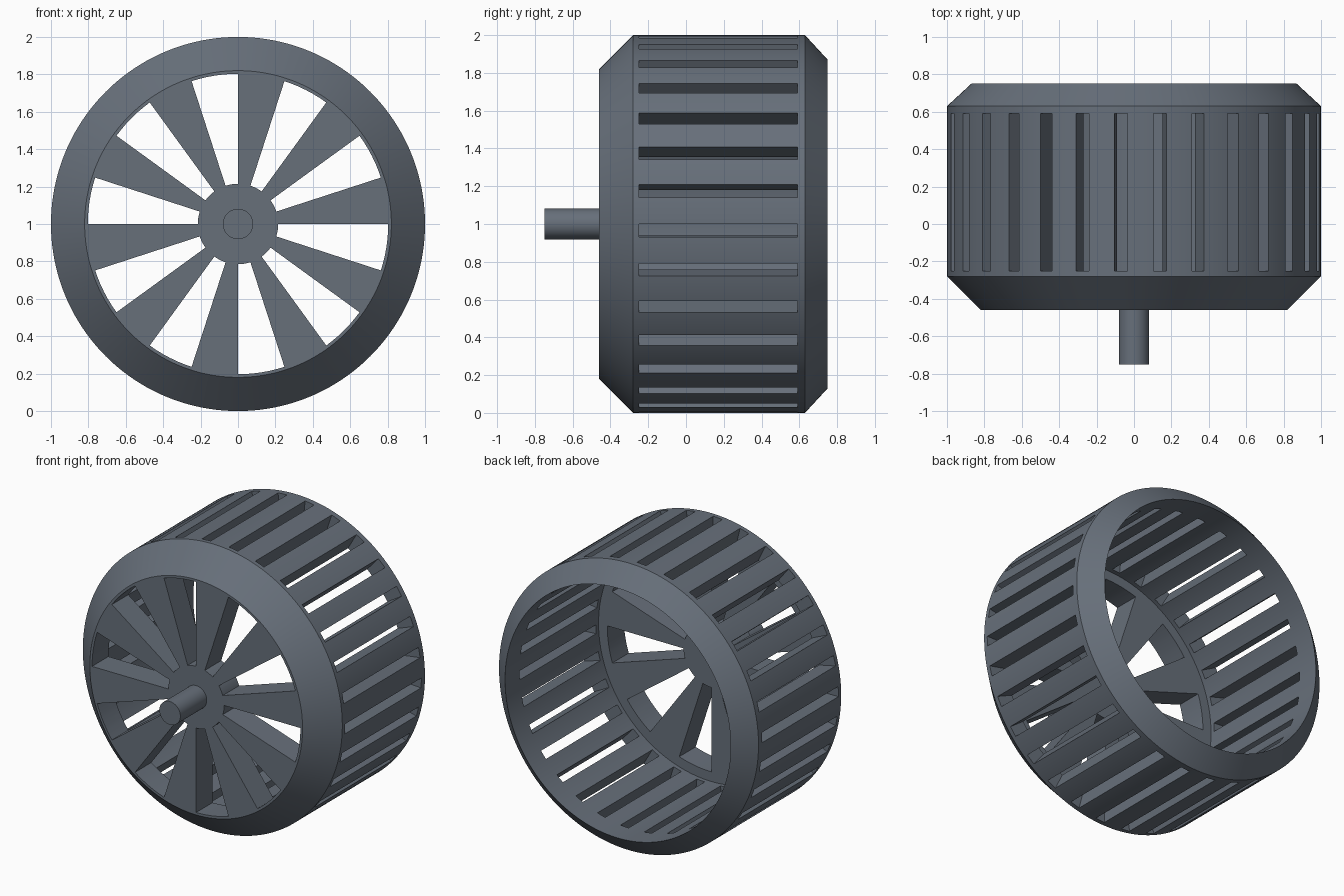
import bpy, bmesh
from math import sin, cos, radians

if "Cube" in bpy.data.objects:
    bpy.data.objects.remove(bpy.data.objects["Cube"])


def sweep(bm, profile, a0, a1, steps):
    """Turn a closed (radius, y) profile about the wheel axis; angles in degrees."""
    full = abs(a1 - a0) >= 360
    count = steps if full else steps + 1
    rings = []
    for i in range(count):
        a = radians(a0 + (a1 - a0) * i / steps)
        rings.append([bm.verts.new((r * cos(a), y, 1 + r * sin(a))) for r, y in profile])
    n = len(profile)
    for i in range(steps):
        p, q = rings[i], rings[(i + 1) % count]
        for j in range(n):
            k = (j + 1) % n
            bm.faces.new((p[j], p[k], q[k], q[j]))
    if not full:
        bm.faces.new(rings[0][::-1])
        bm.faces.new(rings[-1])


def make_object(name, bm):
    bmesh.ops.remove_doubles(bm, verts=bm.verts[:], dist=1e-5)
    bmesh.ops.dissolve_degenerate(bm, edges=bm.edges[:], dist=1e-6)
    bmesh.ops.recalc_face_normals(bm, faces=bm.faces[:])
    mesh = bpy.data.meshes.new(name)
    bm.to_mesh(mesh)
    bm.free()
    obj = bpy.data.objects.new(name, mesh)
    bpy.context.collection.objects.link(obj)
    return obj


# dark blue-grey metal
metal = bpy.data.materials.new("dark_metal")
metal.diffuse_color = (0.135, 0.16, 0.195, 1)
metal.use_nodes = True
metal.node_tree.nodes["Principled BSDF"].inputs["Base Color"].default_value = metal.diffuse_color

# drum with chamfered rims, front plate and shaft
bm = bmesh.new()
sweep(bm, [(0, -.75), (.081, -.75), (.081, -.46), (.82, -.46), (1, -.28), (1, .63),
           (.87, .75), (.87, -.28), (0, -.28)], 1, 361, 180)
drum = make_object("blower_wheel", bm)
drum.data.materials.append(metal)

# cutters: wall slots and openings between the spokes
bm = bmesh.new()
for k in range(30):
    sweep(bm, [(.835, -.25), (1.1, -.25), (1.1, .59), (.835, .59)], 12 * k - 4, 12 * k, 2)
for k in range(10):
    sweep(bm, [(.215, -.6), (.803, -.6), (.803, -.265), (.215, -.265)],
          36 * k + 18, 36 * k + 36, 6)
cutter = make_object("opening_cutter", bm)
cutter.data.materials.append(metal)
cutter.hide_render = True

mod = drum.modifiers.new("openings", 'BOOLEAN')
mod.operation = 'DIFFERENCE'
mod.solver = 'EXACT'
mod.object = cutter

bpy.ops.object.select_all(action='DESELECT')
drum.select_set(True)
bpy.context.view_layer.objects.active = drum
bpy.ops.object.modifier_apply(modifier=mod.name)
bpy.data.objects.remove(cutter)
bpy.ops.object.shade_smooth_by_angle(angle=radians(25))
